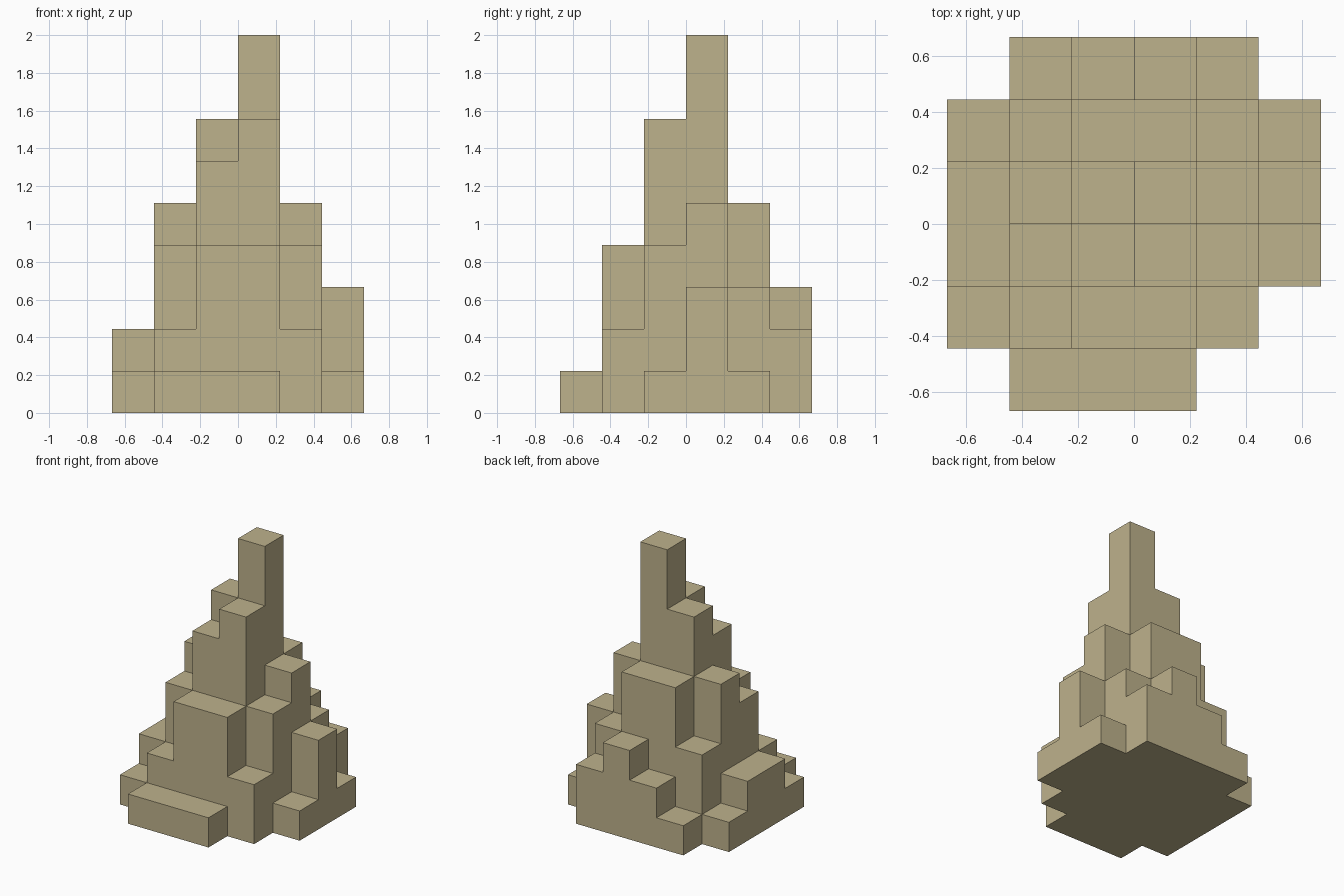
import bpy
import bmesh
from mathutils import Vector

cube = bpy.data.objects.get("Cube")
if cube:
    bpy.data.objects.remove(cube, do_unlink=True)

# Storey count of each block, one string per row from front to back
STOREYS = ["011100",
           "124420",
           "246741",
           "257953",
           "135531",
           "012320"]
CELL = 2 / 9
HALF = len(STOREYS) / 2

# Sand colour
sand = bpy.data.materials.new("sand")
sand.use_nodes = True
colour = (0.515, 0.445, 0.262, 1)
sand.diffuse_color = colour
sand.node_tree.nodes["Principled BSDF"].inputs["Base Color"].default_value = colour

solid = {(x, y, z)
         for y, row in enumerate(STOREYS)
         for x, count in enumerate(row)
         for z in range(int(count))}


def add_side(bm, cell, axis, sign):
    """Add the square that closes a cell towards one direction."""
    normal = Vector((0, 0, 0))
    normal[axis] = sign
    u = Vector((0, 0, 0))
    u[(axis + 1) % 3] = 1
    v = normal.cross(u)
    middle = Vector(cell) + Vector((0.5, 0.5, 0.5)) + normal / 2
    corners = [middle + (a * u + b * v) / 2
               for a, b in ((-1, -1), (1, -1), (1, 1), (-1, 1))]
    bm.faces.new([bm.verts.new((c - Vector((HALF, HALF, 0))) * CELL) for c in corners])


# Outer skin of the terraced tower: only sides without a neighbour
bm = bmesh.new()
for cell in sorted(solid):
    for axis in range(3):
        for sign in (-1, 1):
            neighbour = list(cell)
            neighbour[axis] += sign
            if tuple(neighbour) not in solid:
                add_side(bm, cell, axis, sign)

# Weld the squares and merge them into large flat walls and terraces
bmesh.ops.remove_doubles(bm, verts=bm.verts[:], dist=0.001)
bmesh.ops.dissolve_limit(bm, angle_limit=0.01, verts=bm.verts[:], edges=bm.edges[:])

mesh = bpy.data.meshes.new("terraced_tower")
bm.to_mesh(mesh)
bm.free()
mesh.materials.append(sand)
tower = bpy.data.objects.new("terraced_tower", mesh)
bpy.context.collection.objects.link(tower)
